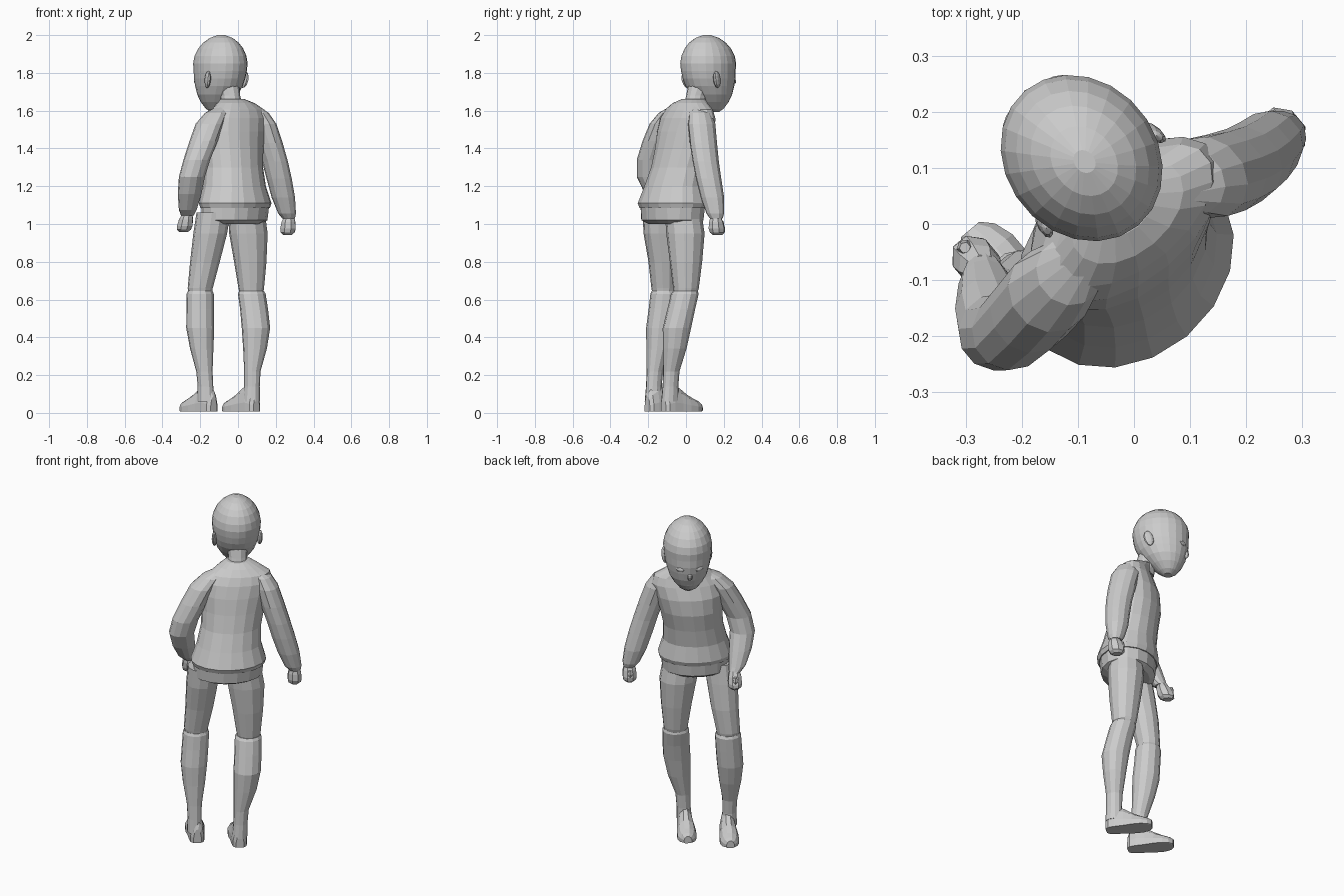
import bpy, bmesh, math
from mathutils import Vector

A = math.radians(40)                                  # figure is turned away from the front
U = Vector((math.cos(A), math.sin(A), 0))             # figure's right
F = Vector((-math.sin(A), math.cos(A), 0))            # figure's forward
Z = Vector((0, 0, 1))


def loft(name, rows, n=10, v_axis=F, floor=None):
    """Skin elliptical rings: rows of (centre, half width, half depth)."""
    bm = bmesh.new()
    rings = []
    for c, a, b in rows:
        ring = []
        for i in range(n):
            t = 2 * math.pi * (i + 0.5) / n
            p = Vector(c) + U * (a * math.cos(t)) + v_axis * (b * math.sin(t))
            if floor is not None:
                p.z = max(p.z, floor)
            ring.append(bm.verts.new(p))
        rings.append(ring)
    for r, s in zip(rings, rings[1:]):
        for i in range(n):
            j = (i + 1) % n
            bm.faces.new((r[i], r[j], s[j], s[i]))
    bm.faces.new(rings[0][::-1])
    bm.faces.new(rings[-1])
    bmesh.ops.recalc_face_normals(bm, faces=bm.faces)
    me = bpy.data.meshes.new(name)
    bm.to_mesh(me)
    bm.free()
    ob = bpy.data.objects.new(name, me)
    bpy.context.collection.objects.link(ob)
    return ob


def world(rows):
    """Rows of x, y, z, half width, half depth."""
    return [((x, y, z), a, b) for x, y, z, a, b in rows]


def body(s, d, z):
    """Position from sideways, forward and height."""
    return U * s + F * d + Z * z


def blob(name, s, d, z, size, yaw=0.0, tilt=0.0):
    bpy.ops.mesh.primitive_uv_sphere_add(segments=10, ring_count=6, radius=1,
                                         location=body(s, d, z), rotation=(tilt, 0, A + yaw))
    ob = bpy.context.object
    ob.name = name
    ob.scale = size
    return ob


# Jacket gathered at the waist, with flared hem
loft("jacket", world([
    (-.015, -.07, 1.085, .200, .160), (-.015, -.07, 1.11, .208, .170),
    (-.018, -.06, 1.20, .178, .148), (-.022, -.035, 1.30, .166, .138),
    (-.025, -.012, 1.40, .174, .136), (-.02, .0, 1.49, .188, .126),
    (-.006, .008, 1.56, .192, .106), (.0, .015, 1.605, .168, .088),
    (-.012, .022, 1.64, .115, .074), (-.03, .04, 1.662, .065, .058)]), 18)

# Hips below the hem
loft("hips", world([
    (-.02, -.07, 1.0, .15, .115), (-.018, -.072, 1.02, .19, .148),
    (-.015, -.07, 1.10, .195, .157)]), 16)

# Neck
loft("neck", world([
    (-.03, .04, 1.60, .06, .06), (-.042, .055, 1.68, .052, .056),
    (-.065, .085, 1.77, .065, .07)]), 12)

# Head leaning forward: height, forward centre, half width, half depth
head = [(1.592, .19, .025, .025), (1.61, .19, .05, .052), (1.645, .183, .08, .085),
        (1.685, .173, .104, .113), (1.73, .162, .118, .136), (1.77, .156, .127, .148),
        (1.81, .151, .132, .153), (1.85, .15, .135, .157), (1.89, .149, .128, .150),
        (1.93, .147, .110, .130), (1.96, .145, .087, .104), (1.985, .143, .055, .067),
        (2.0, .142, .018, .022)]
loft("head", [(body(.004, d, z), a, b) for z, d, a, b in head], 22)

# Face details
blob("nose", .004, .286, 1.712, (.015, .022, .024))
blob("mouth", .004, .262, 1.655, (.028, .010, .009))
for side in (-1, 1):
    blob("eye", .004 + side * .05, .283, 1.755, (.028, .012, .014), -side * .4)
    blob("ear", .004 + side * .125, .105, 1.765, (.014, .028, .046), side * .3, .25)

# Legs: thigh, then stocking starting with a step at the knee
legs = {
    "left": ([(-.20, -.117, .62, .06, .058), (-.20, -.117, .66, .067, .066),
              (-.175, -.12, .80, .078, .08), (-.147, -.135, .95, .088, .092),
              (-.13, -.14, 1.06, .09, .09)],
             [(-.170, -.172, .06, .043, .05), (-.172, -.170, .14, .039, .044),
              (-.178, -.165, .22, .042, .045), (-.192, -.148, .34, .062, .062),
              (-.20, -.137, .45, .074, .075), (-.20, -.125, .55, .074, .072),
              (-.20, -.117, .63, .073, .071), (-.20, -.117, .645, .066, .064)]),
    "right": ([(.072, -.003, .62, .06, .06), (.07, .0, .66, .068, .068),
               (.065, .0, .80, .086, .086), (.055, -.003, .95, .104, .10),
               (.045, -.015, 1.06, .10, .095)],
              [(.07, -.085, .06, .043, .05), (.074, -.082, .14, .039, .044),
               (.076, -.078, .22, .042, .045), (.09, -.06, .34, .064, .062),
               (.095, -.048, .45, .076, .075), (.085, -.025, .55, .076, .072),
               (.073, -.006, .63, .075, .072), (.072, -.003, .645, .067, .065)])}
for side, (thigh, shin) in legs.items():
    loft(side + "_thigh", world(thigh), 12)
    loft(side + "_stocking", world(shin), 12)

# Feet: distance from heel, half width, top height
foot = [(0, .022, .07), (.015, .038, .105), (.05, .044, .135), (.10, .047, .115),
        (.15, .054, .08), (.20, .054, .055), (.235, .042, .042), (.255, .022, .03)]
for side, heel in (("left", (-.128, -.205, .02)), ("right", (.098, -.12, .02))):
    loft(side + "_foot", [(Vector(heel) + F * t, w, h) for t, w, h in foot], 12, Z, .008)

# Sleeves, gathered at the wrist
arms = {
    "left": [(-.268, -.085, 1.045, .034, .034), (-.266, -.11, 1.075, .048, .046),
             (-.256, -.155, 1.16, .064, .062), (-.244, -.192, 1.25, .070, .068),
             (-.218, -.19, 1.34, .072, .07), (-.182, -.155, 1.44, .074, .076),
             (-.15, -.118, 1.53, .072, .078), (-.115, -.085, 1.588, .058, .062),
             (-.085, -.055, 1.622, .028, .034)],
    "right": [(.268, .16, 1.03, .034, .034), (.26, .155, 1.055, .048, .046),
              (.240, .14, 1.14, .062, .062), (.218, .12, 1.24, .066, .068),
              (.196, .105, 1.33, .066, .072), (.165, .092, 1.43, .068, .076),
              (.132, .083, 1.53, .066, .078), (.105, .075, 1.588, .055, .062),
              (.08, .062, 1.622, .028, .034)]}
for side, rows in arms.items():
    loft(side + "_sleeve", world(rows), 12)

# Closed hands with thumbs
for side, (x, y, z), lean in (("left", (-.268, -.082, 1.055), .03), ("right", (.27, .157, 1.04), .012)):
    sections = [(0, .028, .028), (.03, .038, .040), (.065, .041, .048), (.085, .038, .042), (.098, .022, .028)]
    loft(side + "_hand", [(Vector((x, y, z)) + F * (lean * t / .09) - Z * t, a, b)
                          for t, a, b in sections], 8)
    thumb = Vector((x, y, z)) + F * (lean * .6 + .034)
    loft(side + "_thumb", [(thumb - Z * t, r, r) for t, r in ((.025, .010), (.045, .015), (.075, .010))], 6)
